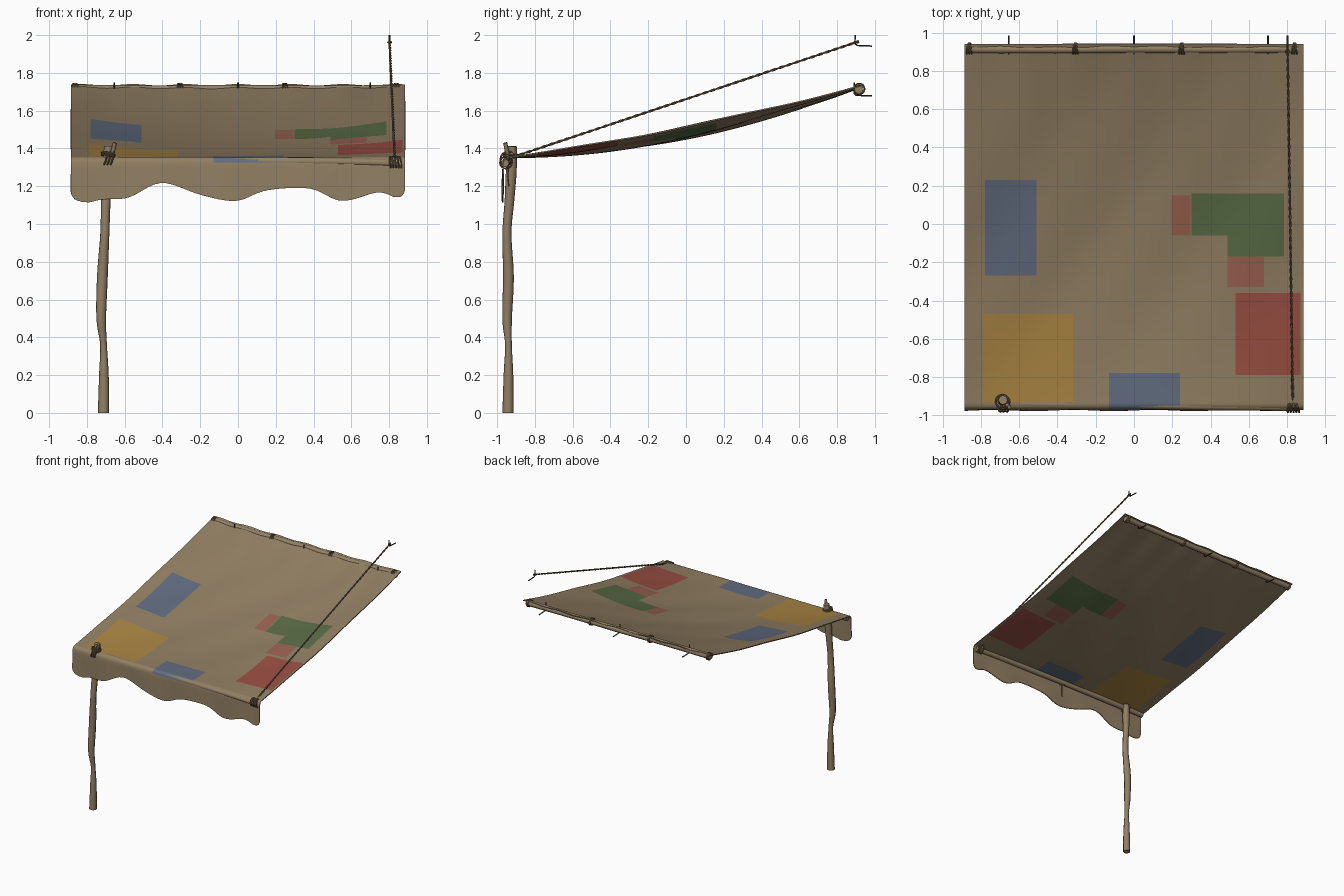
import bpy, bmesh, math
from mathutils import Vector

if "Cube" in bpy.data.objects:
    bpy.data.objects.remove(bpy.data.objects["Cube"])


def material(name, r, g, b):
    m = bpy.data.materials.new(name)
    m.diffuse_color = (r, g, b, 1)
    m.use_nodes = True
    m.node_tree.nodes["Principled BSDF"].inputs["Base Color"].default_value = m.diffuse_color
    return m


CANVAS = material("canvas tan", 0.285, 0.212, 0.124)
BLUE = material("patch blue", 0.120, 0.150, 0.212)
YELLOW = material("patch yellow", 0.395, 0.232, 0.055)
GREEN = material("patch green", 0.100, 0.150, 0.060)
RED = material("patch red", 0.320, 0.078, 0.055)
ROSE = material("patch faded red", 0.325, 0.120, 0.084)
WOOD = material("weathered wood", 0.285, 0.215, 0.128)
ROPE = material("rope brown", 0.180, 0.125, 0.065)
IRON = material("dark iron", 0.045, 0.038, 0.032)


def finish(obj, angle=40):
    """Apply modifiers / curve bevels and smooth by angle."""
    bpy.ops.object.select_all(action='DESELECT')
    obj.select_set(True)
    bpy.context.view_layer.objects.active = obj
    bpy.ops.object.convert(target='MESH')
    bpy.ops.object.shade_smooth_by_angle(angle=math.radians(angle))


def tubes(name, paths, radius, mat, res=3, closed=False):
    """One object made of round tubes; path points are (x, y, z[, radius factor])."""
    cu = bpy.data.curves.new(name, 'CURVE')
    cu.dimensions = '3D'
    cu.bevel_depth = radius
    cu.bevel_resolution = res
    cu.use_fill_caps = True
    cu.materials.append(mat)
    for path in paths:
        sp = cu.splines.new('POLY')
        sp.points.add(len(path) - 1)
        sp.use_cyclic_u = closed
        for p, co in zip(sp.points, path):
            p.co = (co[0], co[1], co[2], 1)
            p.radius = co[3] if len(co) > 3 else 1
    obj = bpy.data.objects.new(name, cu)
    bpy.context.collection.objects.link(obj)
    finish(obj, 50)
    return obj


def ring(center, axis, r, n=16):
    """Closed circle of points round an axis."""
    a = Vector(axis).normalized()
    u = a.orthogonal().normalized()
    v = a.cross(u)
    return [tuple(Vector(center) + r * (math.cos(t) * u + math.sin(t) * v))
            for t in (2 * math.pi * i / n for i in range(n))]


def smooth_path(pts, n=6):
    """Catmull-Rom curve through the points."""
    p = [pts[0]] + list(pts) + [pts[-1]]
    out = []
    for i in range(1, len(p) - 2):
        for k in range(n):
            t = k / n
            out.append(tuple(0.5 * (2 * b + (c - a) * t + (2 * a - 5 * b + 4 * c - d) * t * t
                                    + (3 * b - a - 3 * c + d) * t ** 3)
                             for a, b, c, d in zip(p[i - 1], p[i], p[i + 1], p[i + 2])))
    return out + [tuple(pts[-1])]


# --- Canvas: sagging roof, folded over the front pole into a wavy valance ---
PATCHES = [  # material slot, x0, x1, y0, y1
    (1, -0.78, -0.51, -0.27, 0.23), (2, -0.79, -0.32, -0.93, -0.47),
    (1, -0.13, 0.24, -0.98, -0.78), (3, 0.30, 0.785, -0.06, 0.16),
    (3, 0.49, 0.785, -0.17, -0.06), (5, 0.195, 0.295, -0.06, 0.15),
    (5, 0.49, 0.68, -0.33, -0.17), (4, 0.53, 0.87, -0.79, -0.36)]
HEM = smooth_path([(-0.888, 1.19), (-0.87, 1.135), (-0.80, 1.114), (-0.72, 1.13), (-0.58, 1.14),
                   (-0.405, 1.218), (-0.20, 1.155), (-0.01, 1.122), (0.15, 1.178), (0.38, 1.188),
                   (0.55, 1.122), (0.74, 1.168), (0.83, 1.142), (0.87, 1.15), (0.888, 1.19)])


def hem_z(x):
    for (xa, za), (xb, zb) in zip(HEM, HEM[1:]):
        if xa <= x <= xb:
            return za + (zb - za) * (x - xa) / max(xb - xa, 1e-6)
    return 1.18


def roof_z(x, y):
    t = (y + 0.94) / 1.88
    s = 4 * t * (1 - t)
    sag = s * (0.027 + 0.063 * (1 - (x / 0.885) ** 2))
    ripple = 0.004 * s * math.sin(11 * x - 7 * y)
    hang = 0.004 * t ** 6 * math.cos(x * 22.6)     # scallops between the back ties
    return 1.355 + 0.382 * t - sag + ripple + hang


def grid_lines(lo, hi, n, extra):
    vals = sorted([lo + (hi - lo) * i / n for i in range(n + 1)] + list(extra))
    out = [vals[0]]
    for v in vals[1:]:
        if v - out[-1] > 1e-4:
            out.append(v)
    return out


xs = grid_lines(-0.885, 0.885, 56, [v for p in PATCHES for v in p[1:3]] + [-0.88, 0.88, -0.865, 0.865])
ys = grid_lines(-0.94, 0.94, 48, [v for p in PATCHES for v in p[3:5] if v > -0.94])[::-1]

bm = bmesh.new()
rows = [[bm.verts.new((x, y, roof_z(x, y))) for x in xs] for y in ys]
for y, z in [(-0.955, 1.352), (-0.966, 1.341), (-0.971, 1.325)]:
    rows.append([bm.verts.new((x, y, z)) for x in xs])
for k in range(1, 7):
    f = k / 6
    rows.append([bm.verts.new((x, -0.971 - 0.004 * f + 0.003 * f * math.sin(15 * x),
                               1.325 + (hem_z(x) - 1.325) * f)) for x in xs])
for ra, rb in zip(rows, rows[1:]):
    for i in range(len(xs) - 1):
        face = bm.faces.new((ra[i], rb[i], rb[i + 1], ra[i + 1]))
        c = face.calc_center_median()
        for slot, x0, x1, y0, y1 in PATCHES:
            if x0 < c.x < x1 and y0 < c.y < y1 and c.z > 1.326:
                face.material_index = slot
me = bpy.data.meshes.new("patched_canopy")
bm.to_mesh(me)
bm.free()
for m in (CANVAS, BLUE, YELLOW, GREEN, RED, ROSE):
    me.materials.append(m)
canopy = bpy.data.objects.new("patched_canopy", me)
bpy.context.collection.objects.link(canopy)
sol = canopy.modifiers.new("thickness", 'SOLIDIFY')
sol.thickness = 0.007
sol.offset = -1
finish(canopy)

# --- Wooden post and poles ---
tubes("front_post", [smooth_path([
    (-0.712, -0.942, 0, 1.0), (-0.710, -0.94, 0.2, 0.85), (-0.712, -0.94, 0.36, 0.6),
    (-0.724, -0.947, 0.50, 0.85), (-0.718, -0.94, 0.72, 0.95), (-0.705, -0.948, 0.95, 0.8),
    (-0.700, -0.935, 1.12, 0.85), (-0.692, -0.925, 1.28, 0.95), (-0.685, -0.92, 1.412, 0.8)])],
    0.03, WOOD, res=2)
tubes("post_fork", [[(-0.685, -0.93, 1.30), (-0.665, -0.945, 1.37), (-0.652, -0.957, 1.43)]], 0.011, WOOD, 2)
tubes("front_pole", [smooth_path([
    (-0.87, -0.937, 1.332, 0.9), (-0.5, -0.940, 1.334, 1.0), (-0.1, -0.944, 1.333, 0.9),
    (0.3, -0.950, 1.331, 1.0), (0.6, -0.954, 1.328, 0.9), (0.86, -0.958, 1.322, 0.9)])], 0.023, WOOD)
tubes("back_pole", [smooth_path([
    (-0.87, 0.915, 1.715, 1.0), (-0.4, 0.913, 1.713, 0.9), (0.0, 0.917, 1.714, 1.0),
    (0.4, 0.914, 1.712, 0.9), (0.86, 0.916, 1.714, 1.0)])], 0.024, WOOD)

# --- Rope lashings ---
tubes("back_lashings", [ring((x + d, 0.917, 1.715), (1, 0.15 * i, 0.1), 0.029)
                        for x in (-0.86, -0.305, 0.25, 0.84)
                        for i, d in ((-1, -0.009), (0, 0.0), (1, 0.009))], 0.004, ROPE, 1, True)
tubes("pole_end_lashing", [ring((0.81 + 0.012 * i, -0.953, 1.325), (1, 0.1 * (i - 2), 0.12), 0.032)
                           for i in range(5)], 0.0045, ROPE, 1, True)
tubes("post_lashing", [ring((-0.705 + 0.017 * i, -0.943, 1.345), (1, 0.2, -0.3), 0.04)
                       for i in range(3)] +
      [ring((-0.687, -0.93, 1.36 + 0.012 * i), (0.2, 0.1, 1), 0.036) for i in range(2)],
      0.005, ROPE, 1, True)

# --- Stay rope: two twisted strands from pole end up to the wall hook ---
a, b = Vector((0.83, -0.945, 1.345)), Vector((0.803, 0.915, 1.967))
u = (b - a).normalized().orthogonal().normalized()
v = (b - a).normalized().cross(u)


def strand(phase):
    return [tuple(a.lerp(b, i / 240) + 0.0035 * (math.cos(i * 0.6 + phase) * u + math.sin(i * 0.6 + phase) * v))
            for i in range(241)]


tubes("stay_rope", [strand(0), strand(math.pi)], 0.004, ROPE, 1)
tubes("stay_rope_loop", [ring((0.803, 0.9, 1.962), (0, 0.3, 1), 0.01, 10)], 0.004, ROPE, 1, True)
tubes("hanging_rope_end", [[(-0.03, -0.94, 1.315), (-0.03, -0.943, 1.25), (-0.028, -0.938, 1.20)],
                           [(-0.045, -0.93, 1.305), (-0.01, -0.95, 1.30)]], 0.004, ROPE, 1)


# --- Iron wall hooks ---
def hook(x, y, top, low):
    return [(x, y, top), (x, y, low + 0.012), (x, y + 0.012, low + 0.003), (x, 0.985, low)]


tubes("wall_hooks", [hook(x, 0.89, 1.748, 1.678) for x in (-0.655, 0.0, 0.70)] +
      [hook(0.802, 0.895, 2.0, 1.942)], 0.0045, IRON, 1)
